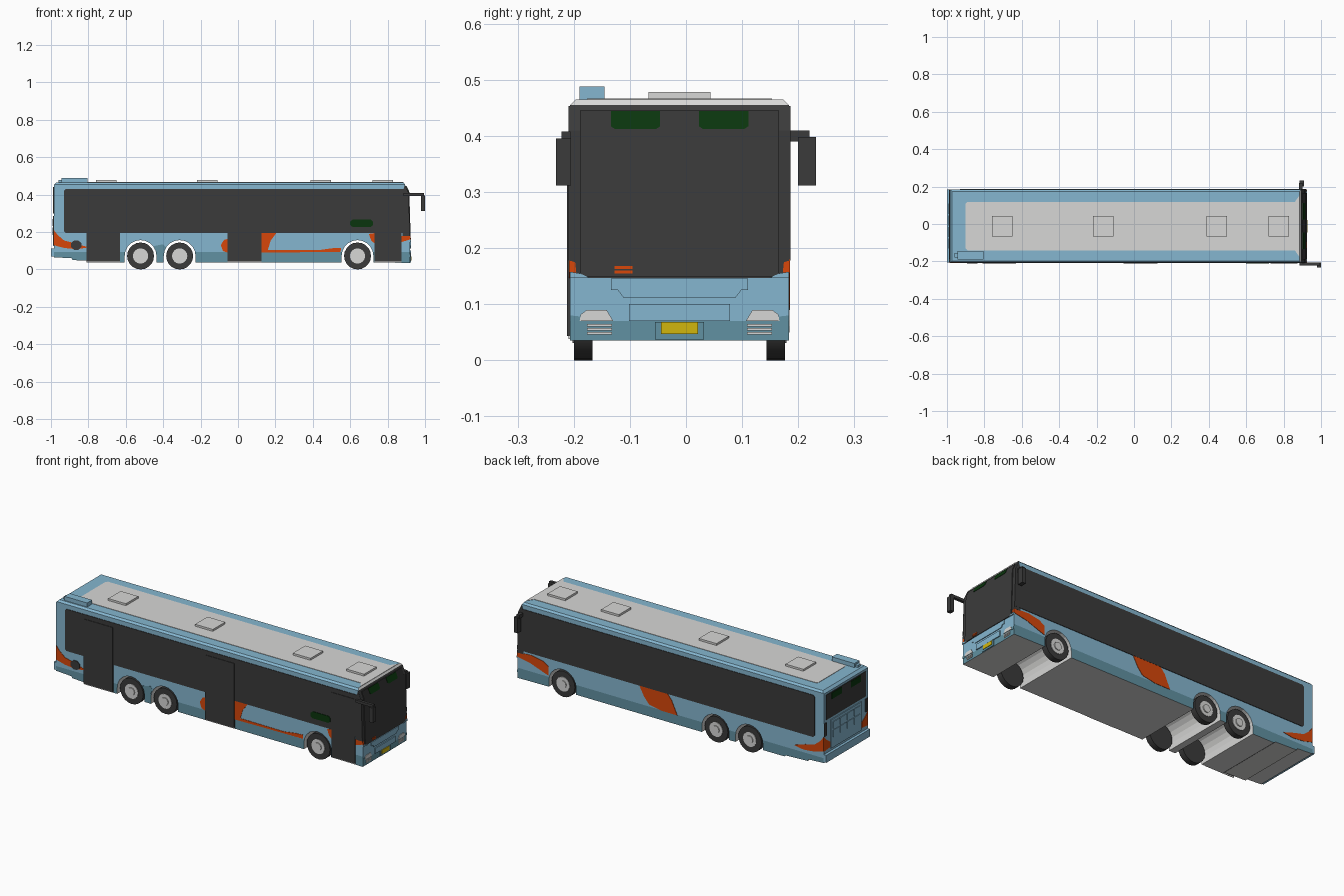
import bpy, bmesh, math

cube = bpy.data.objects.get("Cube")
if cube:
    bpy.data.objects.remove(cube, do_unlink=True)

CY = -0.0115            # centre line of the body (the mirrors are uneven)
HW = 0.195              # half width of the body
WHEELS = (-0.521, -0.312, 0.639)
AXLE_Z = 0.072


def material(name, rgb):
    m = bpy.data.materials.new(name)
    m.use_nodes = True
    m.diffuse_color = (*rgb, 1)
    m.node_tree.nodes["Principled BSDF"].inputs["Base Color"].default_value = (*rgb, 1)
    return m


BLUE = material("sky blue", (0.235, 0.47, 0.63))
TEAL = material("skirt teal", (0.12, 0.285, 0.36))
DARK = material("dark glass", (0.043, 0.043, 0.043))
GREY = material("light grey", (0.68, 0.68, 0.67))
ORANGE = material("orange", (0.68, 0.062, 0.003))
GREEN = material("display green", (0.003, 0.035, 0.004))
YELLOW = material("plate yellow", (0.64, 0.47, 0.004))


def finish(name, bm, *mats):
    bmesh.ops.recalc_face_normals(bm, faces=bm.faces)
    me = bpy.data.meshes.new(name)
    bm.to_mesh(me)
    bm.free()
    for m in mats:
        me.materials.append(m)
    ob = bpy.data.objects.new(name, me)
    bpy.context.collection.objects.link(ob)
    return ob


def loft(a, b):
    """Closed solid between two matching outlines."""
    bm = bmesh.new()
    va, vb = [bm.verts.new(p) for p in a], [bm.verts.new(p) for p in b]
    bm.faces.new(va)
    bm.faces.new(vb[::-1])
    for i in range(len(va)):
        j = (i + 1) % len(va)
        bm.faces.new((va[i], va[j], vb[j], vb[i]))
    bmesh.ops.recalc_face_normals(bm, faces=bm.faces)
    return bm


def rect(u0, u1, v0, v1):
    return [(u0, v0), (u1, v0), (u1, v1), (u0, v1)]


def box(name, x, y, z, mat):
    r = rect(*x, *y)
    return finish(name, loft([(u, v, z[0]) for u, v in r], [(u, v, z[1]) for u, v in r]), mat)


def side_plate(name, side, pts, t, mat):
    """Thin (x, z) outline on the side: -1 is the door side, 1 the other."""
    ya, yb = CY + side * (HW - 0.001), CY + side * (HW + t)
    return finish(name, loft([(x, ya, z) for x, z in pts], [(x, yb, z) for x, z in pts]), mat)


def nose_x(z):
    """Front surface of the bus at height z."""
    if z < 0.147:
        return 0.92
    if z < 0.41:
        return 0.92 - 0.008 * (z - 0.147) / 0.263
    return 0.912 - 0.02 * (z - 0.41) / 0.045


def front_plate(name, pts, t, mat):
    return finish(name, loft([(nose_x(z) - 0.001, CY + y, z) for y, z in pts],
                             [(nose_x(z) + t, CY + y, z) for y, z in pts]), mat)


def rear_plate(name, pts, t, mat):
    return finish(name, loft([(-0.984, CY + y, z) for y, z in pts],
                             [(-0.985 - t, CY + y, z) for y, z in pts]), mat)


# Body: side profile with wheel arches, extruded across the width
profile = [(-0.985, 0.065), (-0.89, 0.06), (-0.885, 0.05), (-0.75, 0.045), (-0.74, 0.037)]
for c in WHEELS:
    profile.append((c - 0.085, 0.037))
    profile += [(c - 0.085 * math.cos(math.pi * k / 10), AXLE_Z + 0.085 * math.sin(math.pi * k / 10))
                for k in range(11)]
    profile.append((c + 0.085, 0.037))
profile += [(0.92, 0.035), (0.92, 0.147), (0.912, 0.41), (0.892, 0.455),
            (0.885, 0.465), (-0.972, 0.465), (-0.985, 0.452)]
body = loft([(x, CY - HW, z) for x, z in profile], [(x, CY + HW, z) for x, z in profile])
rails = [e for e in body.edges if all(v.co.z > 0.464 for v in e.verts)
         and abs(e.verts[0].co.x - e.verts[1].co.x) > 1]
bmesh.ops.bevel(body, geom=rails, offset=0.010, segments=1, affect='EDGES')
for h in (0.07, 0.092, 0.147, 0.455):
    bmesh.ops.bisect_plane(body, geom=body.verts[:] + body.edges[:] + body.faces[:],
                           plane_co=(0, 0, h), plane_no=(0, 0, 1))
bmesh.ops.recalc_face_normals(body, faces=body.faces)
body.normal_update()
for f in body.faces:
    c, n = f.calc_center_median(), f.normal
    if abs(n.y) < 0.5 and c.z < 0.2 and (n.z < -0.5 or abs(c.x) < 0.9):
        f.material_index = 3                                         # floor and wells
    elif n.x > 0.5 and c.z > 0.147:
        f.material_index = 2 if c.z < 0.455 else 3                   # windscreen, roof lip
    elif c.z < (0.07 if n.x > 0.5 else 0.092):
        f.material_index = 1                                         # skirt
finish("body", body, BLUE, TEAL, DARK, GREY)

# Roof panel, hatches and roof unit
roof = [(-0.90, -0.12), (-0.89, -0.13), (0.86, -0.13), (0.885, -0.165),
        (0.885, 0.165), (0.86, 0.13), (-0.89, 0.13), (-0.90, 0.12)]
finish("roof_panel", loft([(x, CY + y, 0.463) for x, y in roof],
                          [(x, CY + y, 0.467) for x, y in roof]), GREY)
for i, x in enumerate((-0.705, -0.165, 0.442, 0.775)):
    box(f"roof_hatch_{i + 1}", (x - 0.055, x + 0.055), (CY - 0.055, CY + 0.055), (0.465, 0.478), GREY)
box("roof_unit", (-0.945, -0.805), (-0.19, -0.145), (0.46, 0.488), BLUE)
box("roof_unit_nose", (-0.96, -0.945), (-0.18, -0.155), (0.46, 0.478), BLUE)

# Window bands and rear swooshes on both sides
band = [(-0.93, 0.205), (-0.92, 0.195), (0.919, 0.195), (0.912, 0.41), (0.902, 0.43),
        (-0.92, 0.43), (-0.93, 0.42)]
swoosh = [(-0.986, 0.13), (-0.93, 0.115), (-0.86, 0.108), (-0.80, 0.118), (-0.87, 0.14),
          (-0.93, 0.155), (-0.965, 0.185), (-0.986, 0.212)]
for side, tag in ((-1, "right"), (1, "left")):
    side_plate(f"window_band_{tag}", side, band, 0.003, DARK)
    side_plate(f"rear_swoosh_{tag}", side, swoosh, 0.002, ORANGE)
    side_plate(f"windscreen_corner_{tag}", side,
               [(0.88, 0.19), (0.88, 0.178), (0.919, 0.178), (0.911, 0.41), (0.892, 0.453), (0.885, 0.43)],
               0.0025, DARK)

# Orange painted shapes
side_plate("front_swoosh_left", 1, [(0.919, 0.18), (0.83, 0.185), (0.76, 0.172), (0.726, 0.15), (0.726, 0.10),
                                    (0.75, 0.108), (0.84, 0.14), (0.919, 0.155)], 0.002, ORANGE)
side_plate("middle_stripe_left", 1, [(0.16, 0.195), (-0.015, 0.195), (-0.04, 0.165), (-0.075, 0.09),
                                     (0.02, 0.09), (0.10, 0.105), (0.13, 0.14)], 0.002, ORANGE)
side_plate("stripe_behind_door", -1, [(-0.05, 0.088), (-0.08, 0.098), (-0.092, 0.13), (-0.075, 0.158),
                                      (-0.05, 0.165)], 0.002, ORANGE)
side_plate("stripe_ahead_of_door", -1, [(0.12, 0.195), (0.205, 0.195), (0.175, 0.155), (0.16, 0.105),
                                        (0.43, 0.103), (0.50, 0.113), (0.55, 0.116), (0.549, 0.094),
                                        (0.12, 0.09)], 0.002, ORANGE)
side_plate("stripe_front_wheel", -1, [(0.735, 0.195), (0.70, 0.19), (0.712, 0.155), (0.735, 0.135)], 0.002, ORANGE)
side_plate("stripe_front_corner", -1, [(0.87, 0.145), (0.919, 0.16), (0.918, 0.18), (0.87, 0.18)], 0.002, ORANGE)

# Raised skirt colour between the rear wheels on the door side
side_plate("skirt_patch", -1, [(-0.433, 0.088), (-0.40, 0.088), (-0.385, 0.12), (-0.40, 0.135), (-0.45, 0.125)],
           0.001, TEAL)

# Doors with sills, side display and side vent
for i, (a, b) in enumerate(((-0.81, -0.63), (-0.055, 0.125), (0.73, 0.875))):
    side_plate(f"door_{i + 1}", -1, rect(a, b, 0.043, 0.405), 0.006, DARK)
    side_plate(f"door_sill_{i + 1}", -1, rect(a, b, 0.038, 0.043), 0.003, GREY)
side_plate("side_display", -1, [(0.60, 0.237), (0.612, 0.228), (0.71, 0.228), (0.722, 0.237), (0.722, 0.256),
                                (0.71, 0.266), (0.612, 0.266), (0.60, 0.256)], 0.006, GREEN)
side_plate("side_vent", -1, [(-0.865 + 0.03 * math.cos(k * math.pi / 4 + 0.39),
                              0.13 + 0.027 * math.sin(k * math.pi / 4 + 0.39)) for k in range(8)], 0.004, DARK)

# Front: windscreen panel, bumper panels, lamps, plate and displays
front_plate("windscreen", [(-0.177, 0.149), (0.177, 0.149), (0.177, 0.41), (0.177, 0.445),
                           (-0.177, 0.445), (-0.177, 0.41)], 0.004, DARK)
front_plate("front_panel", [(-0.10, 0.112), (0.10, 0.112), (0.11, 0.125), (0.122, 0.125), (0.122, 0.146),
                            (-0.122, 0.146), (-0.122, 0.125), (-0.11, 0.125)], 0.004, BLUE)
front_plate("front_bumper", rect(-0.09, 0.09, 0.07, 0.10), 0.005, BLUE)
front_plate("front_plate_panel", rect(-0.044, 0.044, 0.037, 0.068), 0.004, TEAL)
front_plate("number_plate", rect(-0.033, 0.033, 0.047, 0.068), 0.007, YELLOW)
for s, tag in ((-1, "right"), (1, "left")):
    front_plate(f"headlight_{tag}", [(s * 0.118, 0.07), (s * 0.178, 0.07), (s * 0.176, 0.082), (s * 0.165, 0.09),
                                     (s * 0.13, 0.09)], 0.003, GREY)
    front_plate(f"corner_skirt_{tag}", [(s * 0.176, 0.066), (s * 0.194, 0.066), (s * 0.194, 0.08),
                                        (s * 0.176, 0.078)], 0.002, TEAL)
    front_plate(f"windscreen_foot_{tag}", [(s * 0.160, 0.147), (s * 0.1955, 0.147), (s * 0.1955, 0.158),
                                           (s * 0.178, 0.155)], 0.005, BLUE)
    front_plate(f"corner_stripe_{tag}", [(s * 0.184, 0.157), (s * 0.197, 0.157), (s * 0.197, 0.178),
                                         (s * 0.186, 0.175)], 0.002, ORANGE)
    for k in range(3):
        z = 0.046 + 0.007 * k
        front_plate(f"fog_light_{tag}_{k + 1}", rect(*sorted((s * 0.12, s * 0.165)), z, z + 0.0045), 0.003, GREY)
    d = s * 0.0785
    front_plate(f"front_display_{tag}", [(d - 0.044, 0.417), (d - 0.036, 0.412), (d + 0.036, 0.412),
                                         (d + 0.044, 0.417), (d + 0.044, 0.444), (d - 0.044, 0.444)], 0.006, GREEN)
for k in range(2):
    front_plate(f"front_stripe_{k + 1}", rect(-0.116, -0.084, 0.155 + k * 0.008, 0.160 + k * 0.008), 0.006, ORANGE)

# Rear: window, displays, lamps, engine grille and bumper
rear_plate("rear_window", rect(-0.175, 0.175, 0.30, 0.44), 0.003, DARK)
rear_plate("engine_cover", rect(-0.135, 0.135, 0.125, 0.285), 0.004, BLUE)
for row in range(2):
    for col in range(4):
        y, z = -0.12 + col * 0.062, 0.185 + row * 0.047
        rear_plate(f"engine_grille_{row * 4 + col + 1}", rect(y, y + 0.054, z, z + 0.038), 0.007, BLUE)
for s, tag in ((-1, "right"), (1, "left")):
    d = s * 0.085
    rear_plate(f"rear_display_{tag}", rect(d - 0.045, d + 0.045, 0.40, 0.435), 0.005, GREEN)
    rear_plate(f"tail_light_{tag}", rect(*sorted((s * 0.172, s * 0.193)), 0.212, 0.285), 0.004, DARK)
    rear_plate(f"rear_stripe_{tag}", [(s * 0.194, 0.13), (s * 0.194, 0.21), (s * 0.17, 0.185),
                                      (s * 0.14, 0.165), (s * 0.14, 0.135)], 0.002, ORANGE)
box("rear_bumper", (-1.0, -0.98), (CY - HW, CY + HW), (0.07, 0.112), BLUE)


# Wheels: tyre, rim and hub cap on each end of every axle
def disc(name, x, y0, y1, r, n, mat):
    pts = [(x + r * math.cos(2 * math.pi * k / n), AXLE_Z + r * math.sin(2 * math.pi * k / n)) for k in range(n)]
    ob = finish(name, loft([(u, y0, v) for u, v in pts], [(u, y1, v) for u, v in pts]), mat)
    bpy.context.view_layer.objects.active = ob
    ob.select_set(True)
    bpy.ops.object.shade_smooth_by_angle(angle=math.radians(30))
    ob.select_set(False)


for i, x in enumerate(WHEELS):
    for s, tag in ((-1, "right"), (1, "left")):
        out = CY + s * 0.188
        disc(f"tyre_{tag}_{i + 1}", x, out - s * 0.033, out, 0.072, 20, DARK)
        disc(f"rim_{tag}_{i + 1}", x, out - s * 0.01, out + s * 0.003, 0.041, 16, GREY)
        disc(f"hub_cap_{tag}_{i + 1}", x, out, out + s * 0.008, 0.022, 12, GREY)

# Mirrors: a long forward arm on the door side, a short side arm on the other
box("mirror_arm_right", (0.885, 0.995), (-0.222, -0.206), (0.393, 0.408), DARK)
box("mirror_right", (0.978, 1.0), (-0.232, -0.205), (0.312, 0.395), DARK)
box("mirror_arm_left", (0.882, 0.90), (0.178, 0.22), (0.39, 0.41), DARK)
box("mirror_left", (0.885, 0.908), (0.20, 0.232), (0.312, 0.398), DARK)
